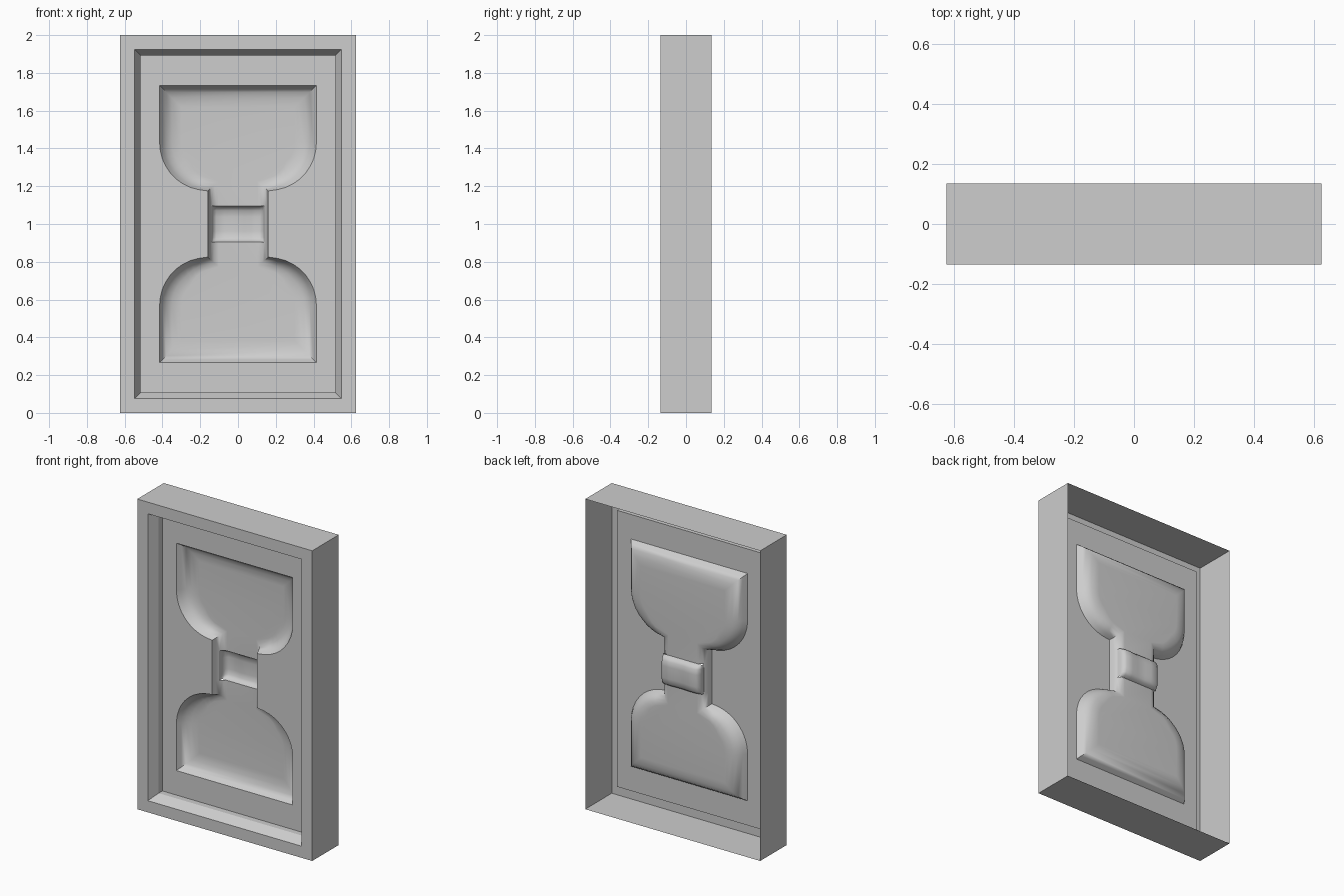
import bpy, bmesh, math
from mathutils import Vector

cube = bpy.data.objects.get("Cube")
if cube:
    bpy.data.objects.remove(cube)

grey = bpy.data.materials.new("plain_grey")
grey.use_nodes = True
grey.diffuse_color = (0.61, 0.61, 0.61, 1)
grey.node_tree.nodes["Principled BSDF"].inputs["Base Color"].default_value = (0.61, 0.61, 0.61, 1)

HALF_W, HALF_D, MID = 0.624, 0.135, 1.0
PANEL_Y = -0.035
RIM = 0.109


def finish(name, bm, smooth=None):
    bmesh.ops.remove_doubles(bm, verts=bm.verts, dist=1e-5)
    bmesh.ops.recalc_face_normals(bm, faces=bm.faces)
    # Open sheets should face the front
    if sum(f.normal.y * f.calc_area() for f in bm.faces) > 0:
        bmesh.ops.reverse_faces(bm, faces=bm.faces)
    mesh = bpy.data.meshes.new(name)
    bm.to_mesh(mesh)
    bm.free()
    mesh.materials.append(grey)
    ob = bpy.data.objects.new(name, mesh)
    bpy.context.collection.objects.link(ob)
    if smooth:
        bpy.ops.object.select_all(action='DESELECT')
        ob.select_set(True)
        bpy.context.view_layer.objects.active = ob
        bpy.ops.object.shade_smooth_by_angle(angle=math.radians(smooth))


def add_loop(bm, points, y):
    return [bm.verts.new((x, y, z)) for x, z in points]


def close_edges(bm, loop):
    return [bm.edges.new((a, b)) for a, b in zip(loop, loop[1:] + loop[:1])]


def skin(bm, a, b):
    n = len(a)
    for i in range(n):
        j = (i + 1) % n
        bm.faces.new((a[i], a[j], b[j], b[i]))


def rect(inset):
    w, h = HALF_W - inset, MID - inset
    return [(-w, MID - h), (w, MID - h), (w, MID + h), (-w, MID + h)]


def inset_outline(points, dist):
    # Mitred inward offset of an anticlockwise outline, tighter at the neck
    out = []
    for i, p in enumerate(points):
        p = Vector(p)
        d1 = (p - Vector(points[i - 1])).normalized()
        d2 = (Vector(points[(i + 1) % len(points)]) - p).normalized()
        n1, n2 = Vector((-d1.y, d1.x)), Vector((-d2.y, d2.x))
        reach = dist * min(1, 0.5 + 3 * (abs(p.x) - 0.16)) if abs(p.x) > 0.16 else dist * 0.5
        out.append(tuple(p + (n1 + n2) * reach / (1 + n1.dot(n2))))
    return out


# Hourglass outline: one quarter, mirrored twice
quarter = [(0.16, 0.175)]
for i in range(1, 10):
    a = math.radians(90 - 10 * i)
    quarter.append((0.165 + 0.25 * math.cos(a), 0.43 - 0.252 * math.sin(a)))
quarter.append((0.415, 0.733))
right_half = [(x, MID - z) for x, z in reversed(quarter)] + [(x, MID + z) for x, z in quarter]
outline = right_half + [(-x, z) for x, z in reversed(right_half)]

# Open-backed frame with a sloped and stepped rim
bm = bmesh.new()
steps = [(0, HALF_D), (0, -HALF_D), (0.075, -HALF_D), (RIM, -0.073), (RIM, PANEL_Y)]
loops = [add_loop(bm, rect(inset), y) for inset, y in steps]
for a, b in zip(loops, loops[1:]):
    skin(bm, a, b)
finish("frame", bm)

# Flat panel around the hourglass opening
bm = bmesh.new()
edges = close_edges(bm, add_loop(bm, rect(RIM), PANEL_Y))
edges += close_edges(bm, add_loop(bm, outline, PANEL_Y))
bmesh.ops.triangle_fill(bm, edges=edges, use_beauty=True, normal=(0, -1, 0))
finish("panel", bm)

# Hourglass recess with broad rounded walls and a flat floor
BAND_W, BAND_H, FLOOR = 0.14, 0.095, 0.07
bm = bmesh.new()
rings = [(0, 0), (0.016, 0.026), (0.035, 0.048), (0.065, 0.063), (0.1, 0.069), (0.115, FLOOR)]
loops = [add_loop(bm, inset_outline(outline, d), PANEL_Y + h) for d, h in rings]
for a, b in zip(loops, loops[1:]):
    skin(bm, a, b)
floor_edges = [bm.edges.get((a, b)) for a, b in zip(loops[-1], loops[-1][1:] + loops[-1][:1])]
bmesh.ops.triangle_fill(bm, edges=floor_edges, use_beauty=True, normal=(0, -1, 0))


# Opening in the neck for the band
def in_band(f):
    return abs(f.calc_center_median().z - MID) < BAND_H


for s in (-1, 1):
    geom = bm.verts[:] + bm.edges[:] + bm.faces[:]
    bmesh.ops.bisect_plane(bm, geom=geom, plane_co=(0, 0, MID + s * BAND_H), plane_no=(0, 0, 1))
for s in (-1, 1):
    faces = [f for f in bm.faces if in_band(f)]
    geom = list({e for f in faces for e in f.edges} | {v for f in faces for v in f.verts}) + faces
    bmesh.ops.bisect_plane(bm, geom=geom, plane_co=(s * BAND_W, 0, 0), plane_no=(1, 0, 0))
cut = [f for f in bm.faces if in_band(f) and abs(f.calc_center_median().x) < BAND_W]
bmesh.ops.delete(bm, geom=cut, context='FACES')
finish("hourglass_recess", bm, 60)

# Deeper pillow-shaped band pressed across the neck
half = [(BAND_W, 0.04), (0.138, 0.07), (0.132, 0.095), (0.115, 0.106), (0.07, 0.109), (0.03, 0.104)]
profile = [(-x, h) for x, h in half] + [(x, h) for x, h in reversed(half)]
swell = [(-1, 0), (-0.92, 0.55), (-0.75, 0.9), (-0.4, 1)]
swell += [(-t, k) for t, k in reversed(swell)]
bm = bmesh.new()
rows = []
for t, k in swell:
    rows.append([bm.verts.new((x, PANEL_Y + min(h, FLOOR) + k * max(0, h - FLOOR), MID + t * BAND_H))
                 for x, h in profile])
for low, high in zip(rows, rows[1:]):
    for i in range(len(profile) - 1):
        bm.faces.new((low[i], low[i + 1], high[i + 1], high[i]))
finish("neck_band", bm, 60)
